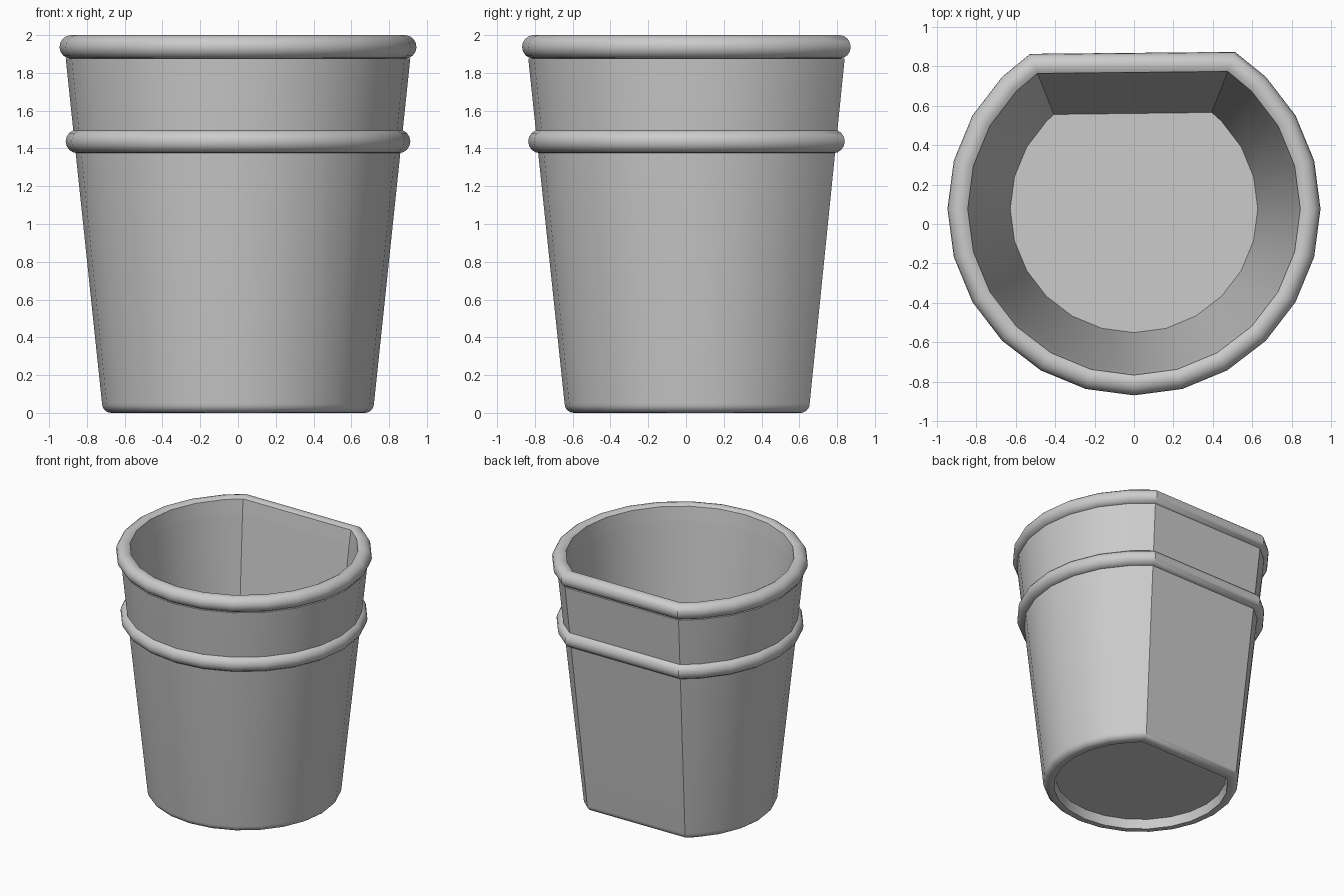
import bpy, bmesh, math

cube = bpy.data.objects.get("Cube")
if cube:
    bpy.data.objects.remove(cube)

GREY = (0.6, 0.6, 0.6)
mat = bpy.data.materials.new("plain grey")
mat.use_nodes = True
mat.diffuse_color = (*GREY, 1)
mat.node_tree.nodes["Principled BSDF"].inputs["Base Color"].default_value = (*GREY, 1)

CENTRE_Y = 0.077
TILT = 0.005          # the flat back is very slightly skewed


def outline(r):
    """Round plan of radius r with a flat back."""
    pts = [(r * math.sin(math.radians(a)), -r * math.cos(math.radians(a)))
           for a in range(-135, 136, 15)]
    d = 0.965 * r - 0.122
    right, left = d + TILT, d - TILT
    pts.append((math.sqrt(r * r - right * right), right))
    pts.insert(0, (-math.sqrt(r * r - left * left), left))
    return pts


def arc(r, z, radius, start, end, steps):
    """Points of a round edge in the cross-section."""
    result = []
    for i in range(steps + 1):
        a = math.radians(start + (end - start) * i / steps)
        result.append((r + radius * math.cos(a), z + radius * math.sin(a)))
    return result


def loft(name, section, closed):
    """Carry a cross-section of (radius, height) around the plan."""
    bm = bmesh.new()
    rings = [[bm.verts.new((x, y + CENTRE_Y, z)) for x, y in outline(r)]
             for r, z in section]
    pairs = list(zip(rings, rings[1:]))
    if closed:
        pairs.append((rings[-1], rings[0]))
    else:
        bm.faces.new(rings[0])
        bm.faces.new(rings[-1])
    n = len(rings[0])
    for a, b in pairs:
        for i in range(n):
            j = (i + 1) % n
            bm.faces.new((a[i], a[j], b[j], b[i]))
    bmesh.ops.recalc_face_normals(bm, faces=bm.faces)
    mesh = bpy.data.meshes.new(name)
    bm.to_mesh(mesh)
    bm.free()
    mesh.materials.append(mat)
    obj = bpy.data.objects.new(name, mesh)
    bpy.context.collection.objects.link(obj)
    bpy.ops.object.select_all(action='DESELECT')
    obj.select_set(True)
    bpy.context.view_layer.objects.active = obj
    bpy.ops.object.shade_smooth_by_angle(angle=math.radians(30))
    return obj


# Tapered wall with floor, rounded foot and recessed underside
inner_top = (0.827, 1.875)
body = [(0.627, 0.1), inner_top, (0.912, 1.875)]
body += arc(0.67, 0.05, 0.05, 0, -90, 5)
body += [(0.64, 0.0), (0.63, 0.075)]
loft("bucket_body", body, False)

# Rolled rim, flush with the inside wall
rim = [inner_top] + arc(0.8825, 1.9375, 0.0625, 130, -90, 10)
loft("rim", rim, True)

# Raised band around the outside
band = [(0.835, 1.375), (0.835, 1.5)] + arc(0.85, 1.4375, 0.0625, 90, -90, 8)
loft("band", band, True)
